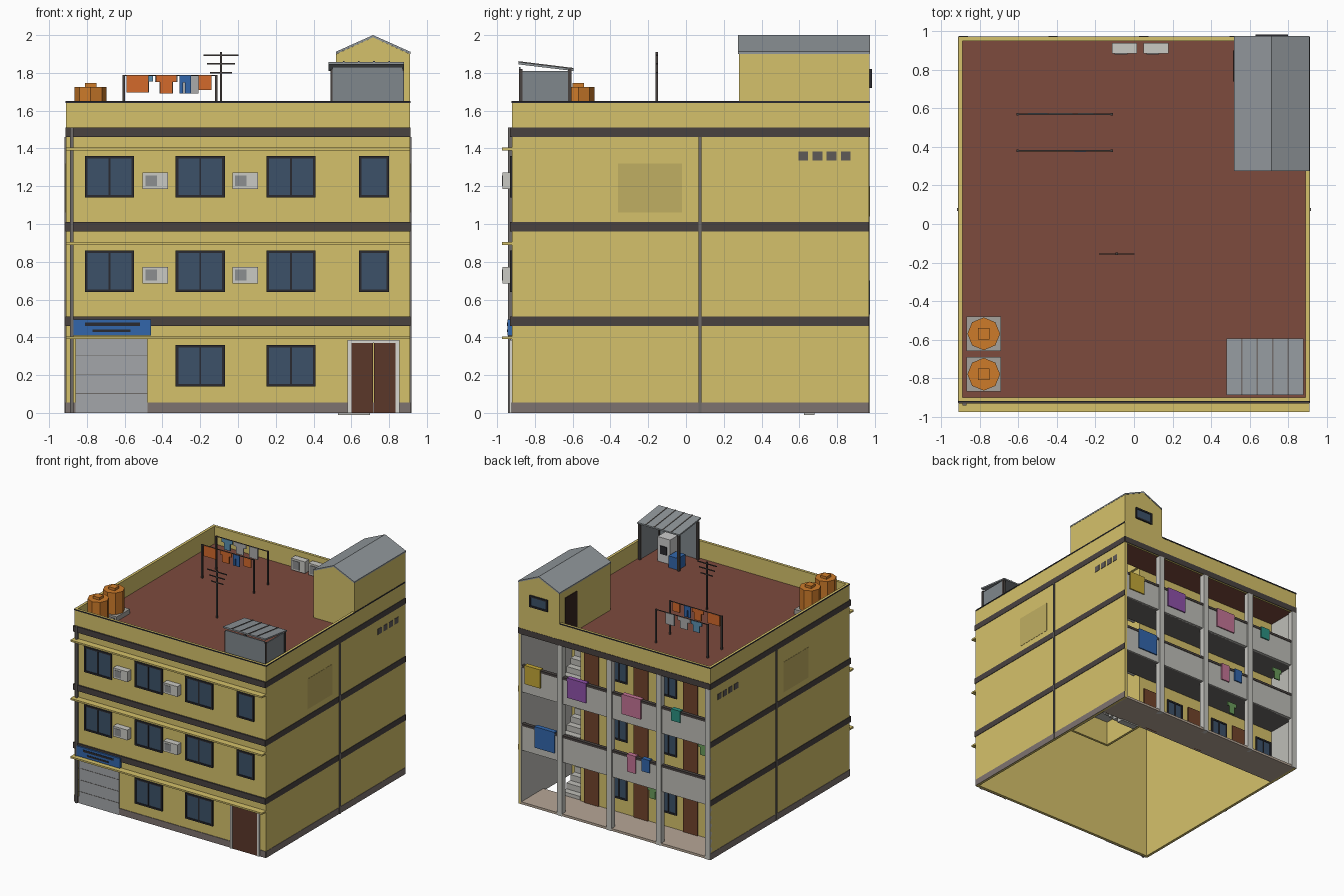
import bpy, bmesh, math
from mathutils import Matrix, Vector

if "Cube" in bpy.data.objects:
    bpy.data.objects.remove(bpy.data.objects["Cube"])

mats = {}


def mat(hexcol):
    if hexcol not in mats:
        m = bpy.data.materials.new("paint_" + hexcol)
        rgb = [(int(hexcol[i:i + 2], 16) / 255) ** 2.2 for i in (0, 2, 4)]
        m.diffuse_color = (*rgb, 1)
        m.use_nodes = True
        m.node_tree.nodes["Principled BSDF"].inputs["Base Color"].default_value = m.diffuse_color
        mats[hexcol] = m
    return mats[hexcol]


def finish(name, col, bm):
    bmesh.ops.recalc_face_normals(bm, faces=bm.faces)
    me = bpy.data.meshes.new(name)
    bm.to_mesh(me)
    bm.free()
    me.materials.append(mat(col))
    ob = bpy.data.objects.new(name, me)
    bpy.context.collection.objects.link(ob)
    return ob


def boxes(name, col, items):
    """One object from boxes given as x0, x1, y0, y1, z0, z1."""
    bm = bmesh.new()
    for x0, x1, y0, y1, z0, z1 in items:
        c = Vector(((x0 + x1) / 2, (y0 + y1) / 2, (z0 + z1) / 2))
        s = Matrix.Diagonal((x1 - x0, y1 - y0, z1 - z0, 1))
        bmesh.ops.create_cube(bm, size=1, matrix=Matrix.Translation(c) @ s)
    return finish(name, col, bm)


def prism(name, col, profile, axis, a, b):
    """Extrude a profile (x,z along y, or y,z along x) from a to b."""
    bm = bmesh.new()
    put = (lambda p, t: (p[0], t, p[1])) if axis == 'y' else (lambda p, t: (t, p[0], p[1]))
    lo = [bm.verts.new(put(p, a)) for p in profile]
    hi = [bm.verts.new(put(p, b)) for p in profile]
    bm.faces.new(lo)
    bm.faces.new(hi)
    for i in range(len(lo)):
        j = (i + 1) % len(lo)
        bm.faces.new((lo[i], lo[j], hi[j], hi[i]))
    return finish(name, col, bm)


def both(items):
    """Add the x-mirrored copy of each box."""
    return items + [(-b[1], -b[0], *b[2:]) for b in items]


def window(name, x0, x1, z0, z1, y, d, mullion=True):
    """Dark frame and glass on a wall at y, facing direction d."""
    f, out = 0.014, sorted((y - d * .004, y + d * .012))
    fr = [(x0, x1, *out, z0, z0 + f), (x0, x1, *out, z1 - f, z1),
          (x0, x0 + f, *out, z0, z1), (x1 - f, x1, *out, z0, z1)]
    xm = (x0 + x1) / 2
    if mullion:
        fr.append((xm - .005, xm + .005, *out, z0, z1))
    boxes(name + "_frame", DARK, fr)
    boxes(name + "_glass", GLASS, [(x0 + f, x1 - f, *sorted((y - d * .004, y + d * .006)), z0 + f, z1 - f)])


def tee(name, col, x, y, z, w, h):
    boxes(name, col, [(x - w / 2, x + w / 2, y - .005, y + .005, z - h * .35, z),
                      (x - w * .3, x + w * .3, y - .005, y + .005, z - h, z - h * .35)])


YEL, BAND, DARK, GLASS = "D4C06A", "4A4442", "2E2E33", "3E5268"
BROWN, LIGHT, STEEL, GREY = "7C4C40", "BDBCB6", "90969A", "6E6A68"
ORANGE, BLUE = "CC7A2E", "3566AA"
X, F, B, G = .91, -.92, .97, .69   # half width, front, back, gallery wall

# Hollow building shell: outer walls, gallery wall, stairwell walls, back parapet
boxes("building_walls", YEL, both([(.89, X, F, B, 0, 1.65)]) + [
    (-X, X, F, F + .02, 0, 1.65), (-X, .52, G - .02, G, 0, 1.48),
    (.50, .52, .28, G, 0, 1.48), (.50, X, .26, .28, 0, 1.48), (-X, X, .95, B, 1.46, 1.65)])
boxes("roof_deck", BROWN, [(-.89, .52, F + .02, .95, 1.47, 1.5), (.52, .89, F + .02, .28, 1.47, 1.5),
                           (.52, .89, G, .95, 1.47, 1.5)])
# Wrap-around dark bands, plinth and parapet trim
bands = []
for z in (.46, .96, 1.46):
    bands += both([(X, X + .004, F - .01, B, z, z + .05)]) + [(-X, X, F - .012, F, z, z + .05)]
bands.append((-X, X, B, B + .004, 1.46, 1.51))
boxes("floor_bands", BAND, bands)
boxes("plinth", "7D736F", both([(X, X + .003, F, B, 0, .055)]) + [(-X, X, F - .005, F, 0, .055)])
boxes("parapet_trim", DARK, both([(X, X + .003, F, B, 1.64, 1.65)]) +
      [(-X, X, F - .003, F, 1.64, 1.65), (-X, .52, B, B + .003, 1.64, 1.65)])
boxes("front_ledges", YEL, [(-X, X, -.975, F, z, z + .014) for z in (.39, .89, 1.39)])

# Side wall details on both sides
boxes("side_patches", "BFAD62", both([(X, X + .002, -.36, -.02, 1.06, 1.32)]))
boxes("side_vents", "5F5A58", both([(X, X + .003, y, y + .052, 1.335, 1.385) for y in (.595, .67, .745, .82)]))
boxes("side_downpipes", GREY, both([(X, X + .008, .067, .083, 0, 1.46)]))
boxes("front_downpipe", GREY, [(-.89, -.87, F - .022, F, 0, 1.51)])

# Front windows
for fl in range(3):
    z = .14 + .5 * fl
    for i, (a, b) in enumerate(((-.81, -.55), (-.33, -.07), (.15, .41), (.64, .80))):
        if fl or i in (1, 2):
            window(f"front_window_{fl}_{i}", a, b, z, z + .22, F, -1, i < 3)

# Wall-mounted air conditioners on the front, and two on the roof
front_ac = [(x, z) for x in (-.505, -.03) for z in (.685, 1.185)]
boxes("front_air_conditioners", "C9C8C2", [(x, x + .135, -.972, F, z, z + .088) for x, z in front_ac])
boxes("air_conditioner_grilles", "8B8D8E", [(x + .015, x + .075, -.975, -.97, z + .015, z + .073) for x, z in front_ac])
boxes("roof_air_conditioners", "C9C8C2", [(x, x + .13, .885, .94, 1.51, 1.61) for x in (-.115, .05)])
boxes("roof_ac_grilles", "8B8D8E", [(x + .015, x + .08, .88, .886, 1.525, 1.595) for x in (-.115, .05)])

# Shutter, plain sign and front door
boxes("shutter", "A2A5A8", [(-.86, -.48, F - .01, F + .002, 0, .39)])
boxes("shutter_grooves", GREY, [(-.86, -.48, F - .012, F, z, z + .004) for z in (.1, .2, .3)])
boxes("sign_board", BLUE, [(-.87, -.46, F - .025, F, .41, .495)])
boxes("sign_stripes", DARK, [(-.81, -.52, F - .028, F, .46, .478), (-.77, -.57, F - .028, F, .427, .441)])
boxes("front_door_frame", "D8D6D0", [(.58, .60, F - .015, F, 0, .385), (.835, .855, F - .015, F, 0, .385),
                                     (.58, .855, F - .015, F, .37, .385)])
boxes("front_door_leaves", "5B3A2E", [(.60, .716, F - .01, F, 0, .37), (.719, .835, F - .01, F, 0, .37)])

# Rear gallery: slabs, railings, columns, grey end walls
boxes("gallery_ground_floor", "B5A595", [(-.89, .89, G - .02, B, 0, .02)])
boxes("gallery_slabs", GREY, [(-.89, .89, G, .95, z - .04, z) for z in (.5, 1)])
boxes("gallery_railings", LIGHT, [(-.89, .89, .94, .962, z - .04, z + .17) for z in (.5, 1)])
boxes("gallery_handrails", BAND, [(-.89, .89, .935, .966, z + .17, z + .19) for z in (.5, 1)])
boxes("gallery_columns", "C4C3BE", [(x - .024, x + .024, .927, .975, 0, 1.46) for x in (-.886, -.42, .05, .52)])
boxes("gallery_end_walls", LIGHT, [(.884, .89, .28, B, 0, 1.47), (-.89, -.884, G, B, 0, 1.47)])
for fl in range(3):
    z = .5 * fl
    for i, x in enumerate((.41, -.06, -.53)):
        boxes(f"gallery_door_{fl}_{i}", "70452F", [(x - .068, x + .068, G, G + .01, z, z + .36)])
        x0 = x - .26
        window(f"gallery_window_{fl}_{i}", x0 - .08, x0 + .08, z + .14, z + .35, G, 1)

# Dog-leg stairs up the well
steps = []
for fl in range(3):
    z = .5 * fl
    for i in range(5):
        y, h = .68 - .056 * i, z + .05 * (i + 1)
        steps.append((.53, .70, y - .056, y, h - .06, h))
        y, h = .40 + .056 * i, z + .25 + .05 * (i + 1)
        steps.append((.715, .885, y, y + .056, h - .06, h))
    steps.append((.52, .885, .28, .40, z + .21, z + .25))
boxes("stairs", LIGHT, steps)

# Laundry along the railings
for i, (col, x, w, z, h) in enumerate((("C2A63A", .78, .15, 1.2, .16), ("8E52A8", .36, .18, 1.2, .17),
                                       ("C27394", -.16, .18, 1.2, .17), ("2F8F80", -.58, .085, 1.2, .1),
                                       (BLUE, .665, .19, .7, .18), ("C27394", -.16, .08, .7, .15),
                                       (BLUE, -.295, .075, .7, .11))):
    boxes(f"railing_cloth_{i}", col, [(x - w / 2, x + w / 2, .932, .972, z - h, z)])
tee("green_shirt_low", "6A9A5C", -.30, .88, .43, .09, .1)
tee("green_shirt_high", "6A9A5C", -.78, .88, .93, .09, .1)

# Stair tower with gabled roof
TX, TY = .715, .28
boxes("tower_side_walls", YEL, [(.52, .54, TY, B, 1.48, 1.9), (.89, X, TY, B, 1.48, 1.9)])
gable = [(.52, 1.48), (X, 1.48), (X, 1.9), (TX, 1.988), (.52, 1.9)]
prism("tower_front_wall", YEL, gable, 'y', TY, TY + .02)
prism("tower_back_wall", YEL, gable, 'y', B - .02, B + .002)
prism("tower_roof", STEEL, [(.518, 1.9), (TX, 1.988), (.912, 1.9), (.912, 1.912), (TX, 2.0), (.518, 1.912)], 'y', .275, .975)
boxes("tower_door", "3A2A24", [(.514, .525, .74, .90, 1.5, 1.84)])
window("tower_window", .63, .80, 1.72, 1.82, B + .002, 1, False)

# Lean-to shed, open at the back and left
boxes("shed_walls", "7F868B", [(.50, .87, -.885, -.875, 1.5, 1.83), (.865, .875, -.885, -.61, 1.5, 1.81)])
boxes("shed_posts", BAND, [(x - .01, x + .01, y - .01, y + .01, 1.5, 1.82) for x in (.50, .87) for y in (-.875, -.615)])
prism("shed_roof", STEEL, [(-.888, 1.845), (-.595, 1.81), (-.595, 1.822), (-.888, 1.858)], 'x', .48, .88)
for i in range(4):
    x = .56 + .08 * i
    prism(f"shed_roof_rib_{i}", GREY, [(-.888, 1.856), (-.595, 1.82), (-.595, 1.826), (-.888, 1.862)], 'x', x - .004, x + .004)
boxes("washing_machine", "D0D0CC", [(.62, .74, -.79, -.67, 1.5, 1.71)])
boxes("washing_machine_door", DARK, [(.65, .71, -.67, -.664, 1.57, 1.64)])
boxes("wash_tub", BLUE, [(.51, .60, -.72, -.62, 1.5, 1.60)])

# Octagonal water tanks on pads
for i, y in enumerate((-.57, -.78)):
    boxes(f"tank_pad_{i}", "A5A19B", [(-.87, -.69, y - .09, y + .09, 1.5, 1.54)])
    bm = bmesh.new()
    bmesh.ops.create_cone(bm, cap_ends=True, segments=8, radius1=.085, radius2=.085, depth=.185,
                          matrix=Matrix.Translation((-.78, y, 1.6325)))
    finish(f"water_tank_{i}", ORANGE, bm)
    boxes(f"tank_cap_{i}", ORANGE, [(-.81, -.75, y - .03, y + .03, 1.72, 1.746)])

# Clothes lines
lines = []
for y in (.38, .57):
    lines += [(x - .006, x + .006, y - .006, y + .006, 1.5, 1.79) for x in (-.605, -.115)]
    lines.append((-.61, -.11, y - .003, y + .003, 1.783, 1.789))
boxes("clothes_lines", BAND, lines)
boxes("orange_towel", "D2692F", [(-.59, -.475, .375, .385, 1.695, 1.785)])
tee("orange_shirt", "D2692F", -.38, .38, 1.785, .11, .095)
boxes("blue_trousers", BLUE, [(-.31, -.29, .375, .385, 1.69, 1.785), (-.28, -.25, .375, .385, 1.69, 1.785),
                              (-.31, -.25, .375, .385, 1.75, 1.785)])
boxes("orange_cloth", "D2692F", [(-.21, -.14, .375, .385, 1.71, 1.785)])
tee("blue_shirt", "5C8FAF", -.50, .57, 1.785, .1, .09)
tee("grey_shirt", "AAAAAA", -.38, .57, 1.785, .12, .095)
boxes("grey_towel", "AAAAAA", [(-.29, -.21, .565, .575, 1.69, 1.785)])

# Roof aerial
boxes("aerial", BAND, [(-.096, -.084, -.161, -.149, 1.5, 1.91)] +
      [(-.09 - w, -.09 + w, -.158, -.152, z, z + .008) for w, z in ((.092, 1.89), (.075, 1.845), (.058, 1.798))])
